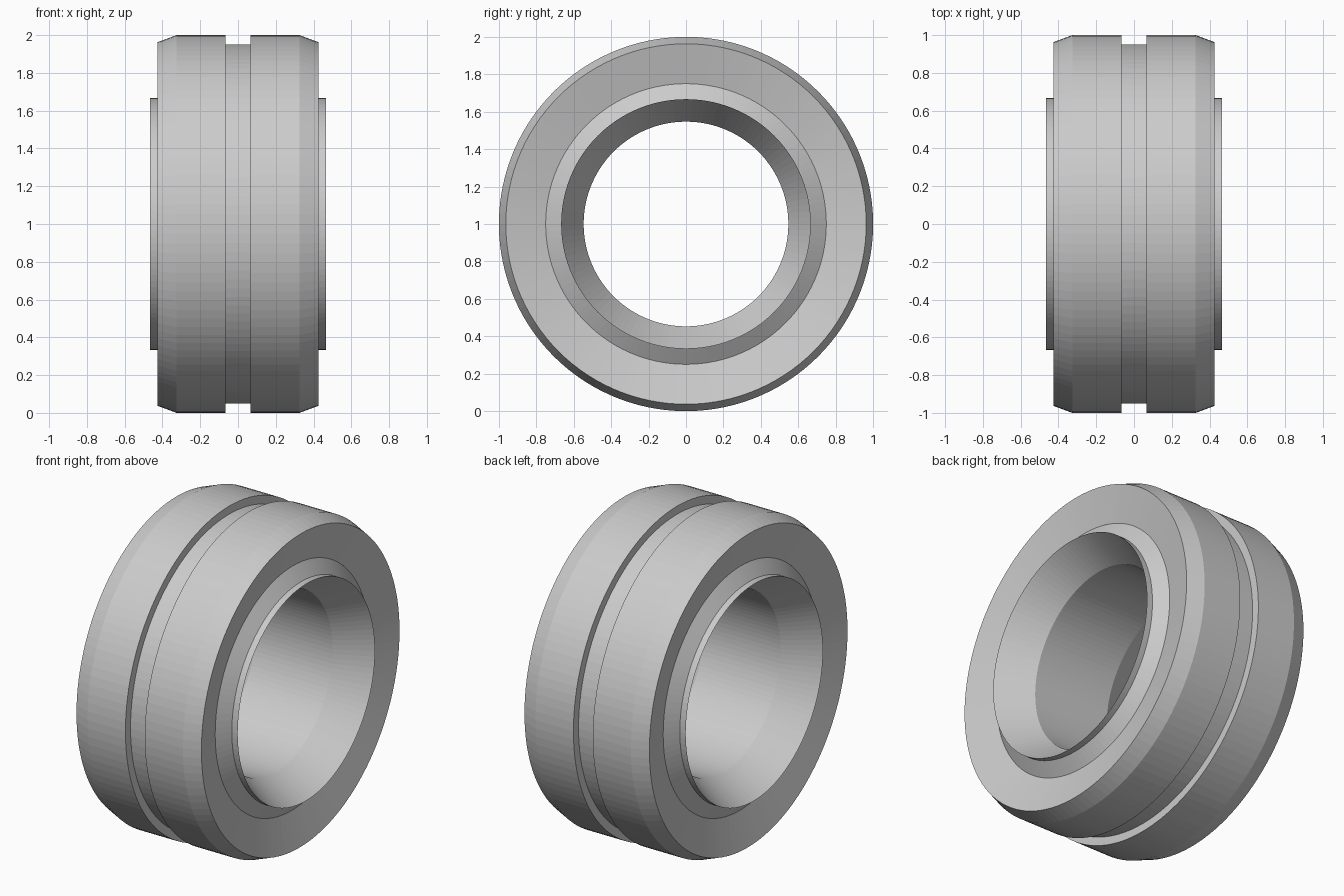
import bpy, math

SEGMENTS = 120

if "Cube" in bpy.data.objects:
    bpy.data.objects.remove(bpy.data.objects["Cube"], do_unlink=True)

# Single metal colour
steel = bpy.data.materials.new("steel_grey")
steel.use_nodes = True
colour = (0.6, 0.6, 0.6, 1)
steel.diffuse_color = colour
steel.node_tree.nodes["Principled BSDF"].inputs["Base Color"].default_value = colour


def mirrored(outside, inside):
    """Closed (x, radius) loop from the +x half of its outer and inner outline."""
    half = outside + inside
    return half + [(-x, r) for x, r in reversed(half)]


def lathe(name, profile):
    """Revolve a closed profile about the x axis, centred at height 1."""
    n = len(profile)
    verts, faces = [], []
    for i in range(SEGMENTS):
        a = 2 * math.pi * i / SEGMENTS
        verts += [(x, r * math.sin(a), 1 + r * math.cos(a)) for x, r in profile]
        k = (i + 1) % SEGMENTS
        for j in range(n):
            m = (j + 1) % n
            faces.append((i * n + j, i * n + m, k * n + m, k * n + j))
    mesh = bpy.data.meshes.new(name)
    mesh.from_pydata(verts, [], faces)
    mesh.materials.append(steel)
    obj = bpy.data.objects.new(name, mesh)
    bpy.context.collection.objects.link(obj)
    # Make the winding face outwards
    import bmesh
    bm = bmesh.new()
    bm.from_mesh(mesh)
    bmesh.ops.recalc_face_normals(bm, faces=bm.faces)
    bm.to_mesh(mesh)
    bm.free()
    return obj


# Outer ring: central groove, chamfered rim, slightly dished end faces
lathe("outer_ring", mirrored(
    [(0.066, 0.95), (0.066, 1.0), (0.325, 1.0), (0.425, 0.963)],
    [(0.37, 0.75)]))

# Inner ring: sloped shoulder, thin lip, flared mouth and straight bore
lathe("inner_ring", mirrored(
    [(0.36, 0.765), (0.425, 0.667), (0.465, 0.667)],
    [(0.26, 0.547)]))
